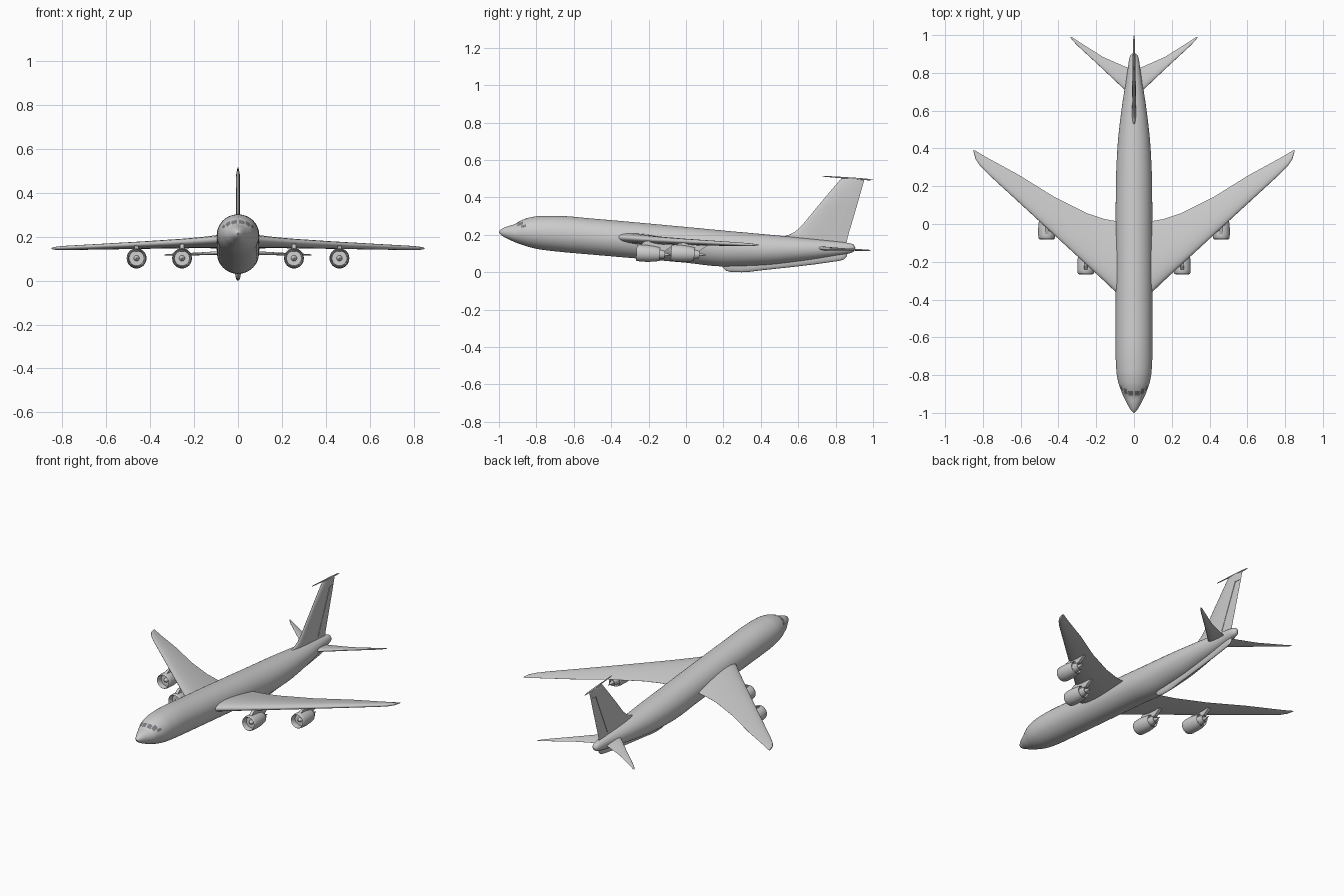
import bpy, bmesh, math
from mathutils import Vector, Matrix

if "Cube" in bpy.data.objects:
    bpy.data.objects.remove(bpy.data.objects["Cube"])

TAU = 2 * math.pi


def finish(name, bm, angle=35, mirror=False, solid=True):
    if solid:
        bmesh.ops.recalc_face_normals(bm, faces=bm.faces)
    me = bpy.data.meshes.new(name)
    bm.to_mesh(me)
    bm.free()
    ob = bpy.data.objects.new(name, me)
    bpy.context.collection.objects.link(ob)
    bpy.ops.object.select_all(action='DESELECT')
    ob.select_set(True)
    bpy.context.view_layer.objects.active = ob
    bpy.ops.object.shade_smooth_by_angle(angle=math.radians(angle))
    if mirror:
        mod = ob.modifiers.new("mirror", 'MIRROR')
        mod.use_mirror_merge = False
    return ob


def skin(rings, caps=True):
    """Join equal-length closed rings of points into a tube."""
    bm = bmesh.new()
    vs = [[bm.verts.new(p) for p in r] for r in rings]
    n = len(vs[0])
    for a, b in zip(vs, vs[1:]):
        for i in range(n):
            j = (i + 1) % n
            bm.faces.new((a[i], a[j], b[j], b[i]))
    if caps:
        bm.faces.new(vs[0])
        bm.faces.new(vs[-1])
    return bm


def smooth(rows, y):
    """Monotone-style cubic interpolation of table rows keyed by row[0]."""
    n = len(rows)
    i = max(k for k in range(n - 1) if rows[k][0] <= y or k == 0)
    a, b = rows[i], rows[i + 1]
    h = b[0] - a[0]
    t = (y - a[0]) / h
    out = []

    def slope(k, c):
        if k in (0, n - 1):
            j = min(k, n - 2)
            return (rows[j + 1][c] - rows[j][c]) / (rows[j + 1][0] - rows[j][0])
        l = (rows[k][c] - rows[k - 1][c]) / (rows[k][0] - rows[k - 1][0])
        r = (rows[k + 1][c] - rows[k][c]) / (rows[k + 1][0] - rows[k][0])
        return 0 if l * r <= 0 else 2 * l * r / (l + r)
    for c in range(1, len(a)):
        m0, m1 = slope(i, c) * h, slope(i + 1, c) * h
        out.append((2*t**3 - 3*t*t + 1) * a[c] + (t**3 - 2*t*t + t) * m0
                   + (3*t*t - 2*t**3) * b[c] + (t**3 - t*t) * m1)
    return out


def body_point(rows, y, ang, grow=0):
    w, lo, hi = smooth(rows, y)
    return Vector(((w + grow) * math.cos(ang), y,
                   (lo + hi) / 2 + ((hi - lo) / 2 + grow) * math.sin(ang)))


def body(name, rows, seg=48, sub=4):
    ys = [a[0] + (b[0] - a[0]) * k / sub for a, b in zip(rows, rows[1:]) for k in range(sub)]
    ys.append(rows[-1][0])
    return finish(name, skin([[body_point(rows, y, TAU * i / seg) for i in range(seg)]
                              for y in ys]))


def foil(le, te, t, side, n=12):
    """Closed airfoil ring from leading to trailing edge, thick along side."""
    le, te, side = Vector(le), Vector(te), Vector(side)
    us = [(1 - math.cos(math.pi * k / n)) / 2 for k in range(n + 1)]

    def half(u):
        return 5 * t * (.2969 * u**.5 - .126 * u - .3516 * u*u + .2843 * u**3 - .1015 * u**4)
    up = [le.lerp(te, u) + side * half(u) for u in us]
    dn = [le.lerp(te, u) - side * half(u) for u in us[1:]]
    return up + dn[::-1]


def lathe(name, profile, loc, pitch=0, seg=32, mirror=False):
    mat = Matrix.Translation(loc) @ Matrix.Rotation(pitch, 4, 'X')
    rings = [[mat @ Vector((r * math.cos(TAU * i / seg), s, r * math.sin(TAU * i / seg)))
              for i in range(seg)] for s, r in profile]
    return finish(name, skin(rings), 40, mirror)


def plate(name, yz, half, x=0, mirror=False):
    return finish(name, skin([[(x + d, y, z) for y, z in yz] for d in (-half, half)]),
                  30, mirror)


# Fuselage: y, half width, bottom, top
hull = [(-1, .003, .212, .218), (-.985, .017, .196, .232), (-.95, .037, .177, .247),
        (-.915, .055, .161, .257), (-.88, .069, .148, .278), (-.84, .083, .135, .292),
        (-.78, .093, .122, .301), (-.7, .097, .112, .302), (-.5, .097, .094, .287),
        (0, .097, .051, .242), (.2, .096, .031, .223), (.4, .088, .037, .205),
        (.6, .067, .058, .186), (.8, .036, .088, .165), (.87, .026, .1, .156),
        (.895, .018, .109, .149), (.905, .004, .126, .133)]
body("fuselage", hull)

# Belly boom fairing under the tail
body("tail_boom", [(.195, .004, .028, .06), (.215, .011, .008, .07), (.25, .013, .001, .07),
                   (.3, .013, 0, .07), (.4, .013, .01, .07), (.8, .012, .058, .12),
                   (.84, .01, .067, .12), (.86, .004, .085, .12)], seg=20)

# Cockpit windows laid just over the hull
glass = bpy.data.materials.new("dark_glass")
glass.diffuse_color = (.2, .2, .22, 1)
glass.use_nodes = True
glass.node_tree.nodes["Principled BSDF"].inputs["Base Color"].default_value = glass.diffuse_color
for k, (a0, a1, y0, y1) in enumerate([(62, 86, -.908, -.885), (38, 58, -.9, -.872),
                                      (22, 34, -.882, -.855)]):
    bm = bmesh.new()
    g = [[bm.verts.new(body_point(hull, y0 + (y1 - y0) * i / 4,
                                  math.radians(a0 + (a1 - a0) * j / 4), .0008))
          for j in range(5)] for i in range(5)]
    for i in range(4):
        for j in range(4):
            bm.faces.new((g[i][j], g[i][j + 1], g[i + 1][j + 1], g[i + 1][j]))
    bmesh.ops.reverse_faces(bm, faces=bm.faces)
    finish(f"cockpit_window_{k}", bm, mirror=True, solid=False).data.materials.append(glass)

# Wings: x, leading y z, trailing y z, thickness
wing = [(.03, -.42, .19, .01, .157, .06), (.095, -.362, .187, .015, .157, .056),
        (.16, -.3, .182, .027, .156, .048), (.25, -.217, .176, .057, .155, .041),
        (.42, -.06, .167, .142, .152, .033), (.61, .115, .158, .26, .149, .026),
        (.77, .262, .151, .347, .146, .02), (.815, .308, .149, .373, .145, .017),
        (.838, .342, .148, .387, .145, .012), (.849, .38, .147, .392, .146, .005)]
finish("wings", skin([foil((x, a, b), (x, c, d), t, (0, 0, 1))
                      for x, a, b, c, d, t in wing]), 50, True)

# Tailplanes
tail = [(.0, .665, .131, .82, .122, .022), (.045, .706, .129, .832, .121, .02),
        (.165, .82, .124, .885, .119, .013), (.3, .945, .119, .97, .117, .008),
        (.325, .972, .118, .987, .117, .006), (.335, .985, .117, .991, .117, .003)]
finish("tailplanes", skin([foil((x, a, b), (x, c, d), t, (0, 0, 1))
                           for x, a, b, c, d, t in tail]), 50, True)

# Fin with dorsal fillet: z, leading y, trailing y, thickness
fin = [(.14, .5, .855, .022), (.19, .52, .865, .022), (.202, .555, .869, .021),
       (.218, .585, .873, .02), (.25, .62, .883, .02), (.36, .71, .915, .018),
       (.492, .822, .953, .016), (.5, .832, .95, .01)]
finish("fin", skin([foil((0, a, z), (0, b, z), t, (1, 0, 0)) for z, a, b, t in fin]), 50)

# Rudder hinge line
plate("rudder_hinge", [(.778, .18), (.782, .18), (.899, .45), (.895, .45)], .0078)
plate("rudder_tab_line", [(.895, .447), (.895, .45), (.928, .45), (.928, .447)], .0052)

# Probe along the fin tip
lathe("fin_tip_probe", [(0, .001), (.01, .0025), (.1, .004), (.2, .005), (.25, .004),
                        (.271, .001)], (0, .729, .514), -.075, 12)

# Engines: hollow cowl with fan and spinner, core nozzle, plug and pylon
cowl = [(.012, .001), (.02, .008), (.032, .013), (.032, .034), (.012, .036), (.003, .038),
        (0, .040), (.003, .0425), (.02, .045), (.06, .045), (.1, .041), (.125, .036),
        (.124, .034), (.105, .033), (.105, .02)]
core = [(.09, .026), (.12, .026), (.152, .02), (.152, .017), (.14, .016), (.14, .012),
        (.165, .007), (.188, .001)]
for place, x, y, wz in (("inner", .255, -.265, .17), ("outer", .462, -.08, .16)):
    loc = (x, y, .104)
    lathe(place + "_engine_cowl", cowl, loc, -.06, mirror=True)
    lathe(place + "_engine_core", core, loc, -.06, 24, True)
    plate(place + "_pylon", [(y + .02, .144), (y + .045, wz - .004), (y + .075, wz),
                             (y + .19, wz - .008), (y + .195, .142), (y + .15, .112),
                             (y + .09, .1), (y + .03, .135)], .009, x, True)
